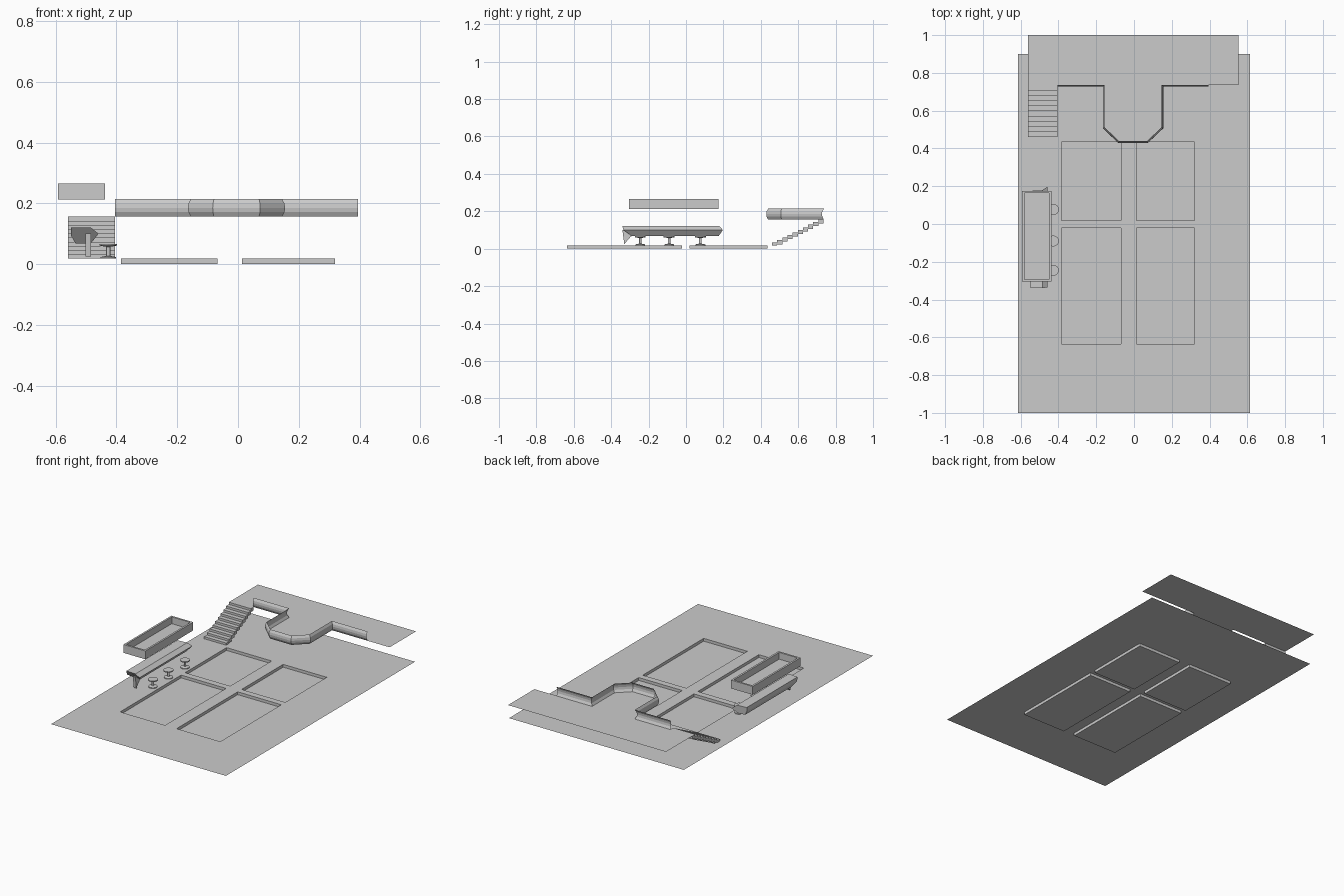
import bpy, bmesh, math
from mathutils import Vector

if "Cube" in bpy.data.objects:
    bpy.data.objects.remove(bpy.data.objects["Cube"])

FLOOR, DECK = 0.018, 0.156

def finish(bm, name, normals=True):
    if normals:
        bmesh.ops.recalc_face_normals(bm, faces=bm.faces)
    me = bpy.data.meshes.new(name)
    bm.to_mesh(me)
    bm.free()
    ob = bpy.data.objects.new(name, me)
    bpy.context.collection.objects.link(ob)
    return ob

def add_box(bm, x0, x1, y0, y1, z0, z1):
    vs = bmesh.ops.create_cube(bm, size=1)["verts"]
    for v in vs:
        v.co = ((x0 + x1) / 2 + v.co.x * (x1 - x0),
                (y0 + y1) / 2 + v.co.y * (y1 - y0),
                (z0 + z1) / 2 + v.co.z * (z1 - z0))

def loft(bm, rings, closed=True, caps=True):
    loops = [[bm.verts.new(p) for p in r] for r in rings]
    n = len(loops[0])
    for a, b in zip(loops, loops[1:]):
        for i in range(n if closed else n - 1):
            j = (i + 1) % n
            bm.faces.new((a[i], a[j], b[j], b[i]))
    if caps:
        bm.faces.new(loops[0][::-1])
        bm.faces.new(loops[-1])

# Main floor with four sunken panels
bm = bmesh.new()
xs = [-0.615, -0.385, -0.068, 0.013, 0.32, 0.615]
ys = [-1.0, -0.635, -0.022, 0.018, 0.435, 0.9]
grid = [[bm.verts.new((x, y, FLOOR)) for x in xs] for y in ys]
pits = []
for j in range(5):
    for i in range(5):
        f = bm.faces.new((grid[j][i], grid[j][i+1], grid[j+1][i+1], grid[j+1][i]))
        if i in (1, 3) and j in (1, 3):
            pits.append(f)
bmesh.ops.inset_individual(bm, faces=pits, thickness=0.016, depth=0)
for f in pits:
    for v in f.verts:
        v.co.z = 0
finish(bm, "main_floor", False)

# Upper deck with projecting bay
path = [(-0.405, 0.735), (-0.157, 0.735), (-0.157, 0.51), (-0.08, 0.437),
        (0.07, 0.437), (0.147, 0.51), (0.147, 0.735), (0.395, 0.735)]
bm = bmesh.new()
outline = [(-0.56, 0.735)] + path + [(0.552, 0.735), (0.552, 1.0), (-0.56, 1.0)]
bm.faces.new([bm.verts.new((x, y, DECK)) for x, y in outline])
finish(bm, "upper_deck", False)

# Bulging balustrade swept along the deck edge
def offset_path(pts, d):
    p = [Vector(q) for q in pts]
    out = []
    for i, q in enumerate(p):
        dirs = []
        if i > 0:
            dirs.append((q - p[i-1]).normalized())
        if i < len(p) - 1:
            dirs.append((p[i+1] - q).normalized())
        ns = [Vector((t.y, -t.x)) for t in dirs]
        m = sum(ns, Vector((0, 0))).normalized()
        out.append(q + m * d / m.dot(ns[0]))
    return out

profile = [(-0.002, DECK), (0.006, 0.171), (0.008, 0.185), (0.006, 0.199), (-0.002, 0.214)]
bm = bmesh.new()
loft(bm, [[(*p, z) for p in offset_path(path, d)] for d, z in profile],
     closed=False, caps=False)
finish(bm, "balustrade")

# Staircase up to the deck
bm = bmesh.new()
steps = 10
run, rise = 0.275 / steps, (DECK - FLOOR) / steps
for k in range(steps):
    y = 0.46 + k * run
    top = FLOOR + (k + 1) * rise
    add_box(bm, -0.56, -0.405, y, y + run, max(FLOOR, top - 1.6 * rise), top)
finish(bm, "stairs")

# Bar counter: tapered beam with bevelled edges
bm = bmesh.new()
section = [(-0.55, 0.12), (-0.484, 0.12), (-0.459, 0.1), (-0.484, 0.068), (-0.535, 0.068), (-0.55, 0.095)]
front = [-0.335, -0.34, -0.335, -0.29, -0.29, -0.33]
back = [0.175, 0.18, 0.197, 0.175, 0.17, 0.175]
loft(bm, [[(x, e[i], z) for i, (x, z) in enumerate(section)] for e in (front, back)])
finish(bm, "bar_counter")

# Wedge support at the front end of the counter
bm = bmesh.new()
wedge = [(-0.34, 0.1), (-0.33, 0.025), (-0.295, 0.065), (-0.25, 0.08)]
loft(bm, [[(x, y, z) for y, z in wedge] for x in (-0.502, -0.484)])
finish(bm, "counter_leg")

# Hanging open tray above the counter
bm = bmesh.new()
def rect(x0, x1, y0, y1, z):
    return [(x0, y0, z), (x1, y0, z), (x1, y1, z), (x0, y1, z)]
out = (-0.592, -0.438, -0.305, 0.175)
inn = (-0.58, -0.45, -0.293, 0.163)
loft(bm, [rect(*out, 0.212), rect(*out, 0.265), rect(*inn, 0.265), rect(*inn, 0.222)])
finish(bm, "hanging_tray")

# Bar stools: disc seat, slim stem, disc foot
stool = [(0.026, FLOOR), (0.026, 0.023), (0.007, 0.027), (0.007, 0.057), (0.029, 0.061), (0.029, 0.067)]
for y in (-0.245, -0.09, 0.077):
    bm = bmesh.new()
    loft(bm, [[(-0.427 + r * math.cos(a), y + r * math.sin(a), z)
               for a in (2 * math.pi * k / 16 for k in range(16))] for r, z in stool])
    finish(bm, "bar_stool")
